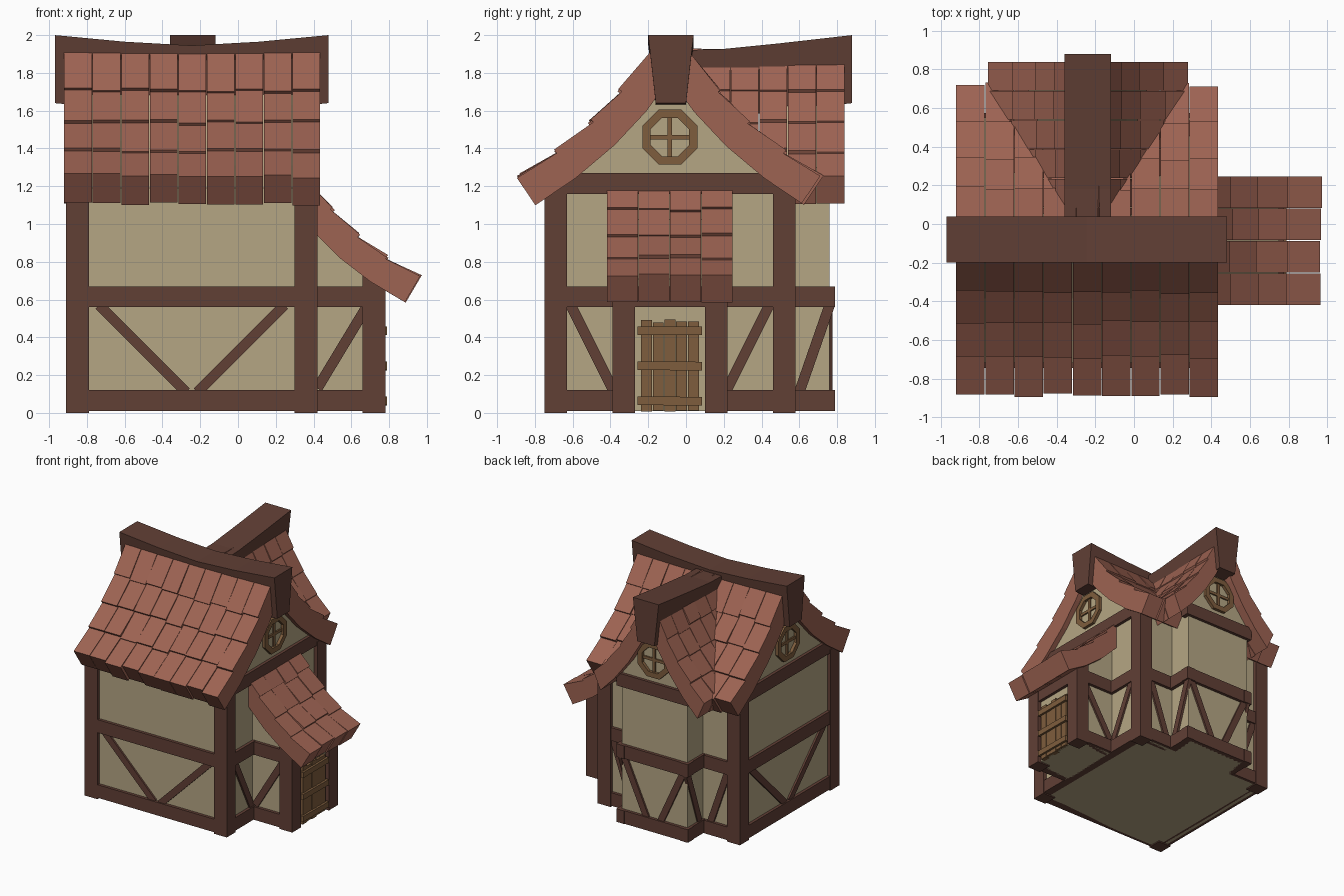
import bpy, bmesh, random
from math import cos, sin, pi
from mathutils import Vector as V

if "Cube" in bpy.data.objects:
    bpy.data.objects.remove(bpy.data.objects["Cube"])

random.seed(4)
parts = {}
COLORS = {"tile": (0.34, 0.125, 0.085, 1), "timber": (0.12, 0.05, 0.036, 1),
          "plaster": (0.46, 0.38, 0.23, 1), "wood": (0.21, 0.11, 0.047, 1)}
Z = V((0, 0, 1))


def loft(name, mat, sections, closed=False):
    """Skin a run of equal cross-sections into the named part."""
    bm = parts.setdefault((name, mat), bmesh.new())
    rings = [[bm.verts.new(p) for p in s] for s in sections]
    n, m = len(rings[0]), len(rings)
    faces = []
    for i in range(m if closed else m - 1):
        a, b = rings[i], rings[(i + 1) % m]
        faces += [bm.faces.new((a[k], a[(k + 1) % n], b[(k + 1) % n], b[k])) for k in range(n)]
    if not closed:
        faces += [bm.faces.new(rings[0][::-1]), bm.faces.new(rings[-1])]
    bmesh.ops.recalc_face_normals(bm, faces=faces)


def bar(name, mat, a, b, width, n, depth):
    """Rectangular bar from a to b; n points outward, depth goes inward."""
    a, b, n = V(a), V(b), V(n)
    s = (b - a).cross(n).normalized() * width / 2
    loft(name, mat, [[p - s, p + s, p + s - n * depth, p - s - n * depth] for p in (a, b)])


def box(name, mat, lo, hi):
    (x0, y0, z0), (x1, y1, z1) = lo, hi
    loft(name, mat, [[(x0, y0, z), (x1, y0, z), (x1, y1, z), (x0, y1, z)] for z in (z0, z1)])


def tiles(name, prof, t, start, cols, width, place):
    """Columns of thick shingles that follow a curved slope profile."""
    pts = [V(p) for p in prof]
    dirs = [(pts[i + 1] - pts[i]).normalized() for i in range(len(pts) - 1)]
    nrm = []
    for i in range(len(pts)):
        d = dirs[max(i - 1, 0)] + dirs[min(i, len(dirs) - 1)]
        nrm.append(V((-d.y, d.x)).normalized())
    for c in range(cols):
        u0, u1 = start + c * width + 0.002, start + (c + 1) * width - 0.002
        q = [p + dirs[max(i - 1, 0)] * random.uniform(-0.018, 0.012) for i, p in enumerate(pts)]
        for i in range(len(q) - 1):
            lift = random.uniform(0.004, 0.02)
            sec = [q[i] - nrm[i] * 0.004, q[i + 1] + nrm[i + 1] * lift,
                   q[i + 1] - nrm[i + 1] * t, q[i] - nrm[i] * t]
            loft(name, "tile", [[place(p.x, u, p.y) for p in sec] for u in (u0, u1)])


def framed_wall(a, b, braces=(), top=False, sill=True):
    """Sill, rail, optional tie beam and braces along one wall line."""
    a, b = V((*a, 0)), V((*b, 0))
    d = (b - a).normalized()
    n = d.cross(Z)
    levels = [(0.615, 0.11)] + [(0.065, 0.11)] * sill + [(1.215, 0.11)] * top
    for z, h in levels:
        off = Z * z - n * 0.005
        bar("wall_beams", "timber", a + off, b + off, h, n, 0.07)
    for s0, z0, s1, z1 in braces:
        off = -n * 0.015
        bar("wall_braces", "timber", a + d * s0 + Z * z0 + off, a + d * s1 + Z * z1 + off, 0.055, n, 0.03)


def vee(length, s0, s1):
    return [(s0, 0.57, s1, 0.11), (length - s0, 0.57, length - s1, 0.11)]


def window(c, n):
    """Octagonal frame with a cross of glazing bars."""
    c, n = V(c), V(n)
    s = n.cross(Z)
    ring = []
    for k in range(8):
        a = (k + 0.5) * pi / 4
        r = s * cos(a) + Z * sin(a)
        ring.append([c + r * 0.157 - n * 0.03, c + r * 0.157 + n * 0.025,
                     c + r * 0.11 + n * 0.025, c + r * 0.11 - n * 0.03])
    loft("round_windows", "wood", ring, True)
    for v in (s, Z):
        bar("round_windows", "wood", c - v * 0.12 + n * 0.012, c + v * 0.12 + n * 0.012, 0.024, n, 0.03)


CY, WX = -0.085, -0.24          # centre lines of main house and back wing
SLOPE = [(0.10, 1.92), (0.26, 1.70), (0.42, 1.53), (0.60, 1.38), (0.80, 1.245)]

# Plaster walls
half = [(0.635, 0.01), (0.635, 1.19), (0.46, 1.31), (0.30, 1.44), (0.12, 1.63), (0.02, 1.78)]
gable = half + [(-d, z) for d, z in reversed(half)]
loft("main_walls", "plaster", [[(x, CY + d, z) for d, z in gable] for x in (-0.88, 0.39)])
whalf = [(0.305, 0.01), (0.305, 1.30), (0.20, 1.44), (0.08, 1.63), (0.02, 1.76)]
wgable = whalf + [(-d, z) for d, z in reversed(whalf)]
loft("wing_walls", "plaster", [[(WX + d, y, z) for d, z in wgable] for y in (0.45, 0.76)])
porch = [(0.36, 0.01), (0.75, 0.01), (0.75, 0.71), (0.57, 0.87), (0.36, 1.05)]
loft("porch_walls", "plaster", [[(x, y, z) for x, z in porch] for y in (-0.36, 0.19)])

# Corner posts
for x in (-0.91, 0.30):
    for y in (-0.75, 0.46):
        box("corner_posts", "timber", (x, y, 0), (x + 0.12, y + 0.12, 1.19))
for y in (-0.39, 0.10):
    box("porch_posts", "timber", (0.66, y, 0), (0.78, y + 0.12, 0.73))

# Timber framing, walked around the plan
big = vee(1.33, 0.175, 0.635)
framed_wall((-0.91, -0.75), (0.42, -0.75), big)
framed_wall((0.42, -0.75), (0.42, 0.58), vee(1.33, 0.14, 0.37), top=True)
framed_wall((0.42, 0.58), (0.10, 0.58), [(0.13, 0.57, 0.29, 0.11)])
framed_wall((0.10, 0.55), (0.10, 0.79), [(0.05, 0.11, 0.21, 0.57)])
framed_wall((0.10, 0.79), (-0.57, 0.79), vee(0.67, 0.06, 0.27), top=True)
framed_wall((-0.57, 0.79), (-0.57, 0.55), [(0.03, 0.57, 0.19, 0.11)])
framed_wall((-0.57, 0.58), (-0.91, 0.58), [(0.05, 0.11, 0.21, 0.57)])
framed_wall((-0.91, 0.58), (-0.91, -0.75), big, top=True)
framed_wall((0.42, -0.39), (0.78, -0.39), [(0.0, 0.13, 0.26, 0.56)])
framed_wall((0.78, -0.39), (0.78, 0.22), sill=False)
framed_wall((0.78, 0.22), (0.42, 0.22), [(0.10, 0.56, 0.36, 0.13)])

# Shingled roofs: main slopes, narrower wing slopes, porch lean-to
for s in (-1, 1):
    tiles("main_roof_tiles", SLOPE, 0.17, -0.922, 9, 0.151, lambda d, u, z: (u, CY + s * d, z))
    tiles("wing_roof_tiles", SLOPE, 0.17, -0.066, 6, 0.151, lambda d, u, z: (WX + s * d * 0.65, u, z))
tiles("porch_roof_tiles", [(0.39, 1.21), (0.50, 1.07), (0.63, 0.94), (0.79, 0.815), (0.96, 0.715)],
      0.15, -0.42, 4, 0.167, lambda d, u, z: (d, u, z))

# Sagging ridge beams with tapered section
sect = [(-0.12, 0), (0.12, 0), (0.08, -0.36), (-0.08, -0.36)]
sag = [(-0.97, 2.0), (-0.6, 1.965), (-0.245, 1.945), (0.11, 1.965), (0.48, 2.0)]
loft("main_ridge", "timber", [[(x, CY + 0.005 + d, z + h) for d, h in sect] for x, z in sag])
rise = [(-0.06, 1.92), (0.18, 1.925), (0.5, 1.957), (0.88, 2.0)]
loft("wing_ridge", "timber", [[(WX + d, y, z + h) for d, h in sect] for y, z in rise])

# Windows in the three gables
window((0.39, CY, 1.46), (1, 0, 0))
window((-0.88, CY, 1.46), (-1, 0, 0))
window((WX, 0.76, 1.46), (0, 1, 0))

# Plank door with three battens
for k in range(5):
    y = -0.24 + k * 0.062
    box("door_planks", "wood", (0.735, y + 0.002, random.uniform(0.003, 0.015)),
        (0.768 + random.uniform(0, 0.008), y + 0.060, random.uniform(0.475, 0.495)))
for z in (0.065, 0.25, 0.435):
    bar("door_battens", "wood", (0.79, -0.256, z), (0.79, 0.085, z + random.uniform(-0.004, 0.004)), 0.046, (1, 0, 0), 0.03)

# Turn the collected parts into objects
mats = {}
for key, col in COLORS.items():
    mats[key] = bpy.data.materials.new(key)
    mats[key].diffuse_color = col
for (name, mat), bm in parts.items():
    me = bpy.data.meshes.new(name)
    bm.to_mesh(me)
    bm.free()
    me.materials.append(mats[mat])
    bpy.context.collection.objects.link(bpy.data.objects.new(name, me))

for m in bpy.data.materials:
    if m.users and not m.is_grease_pencil:
        m.use_nodes = True
        m.node_tree.nodes["Principled BSDF"].inputs["Base Color"].default_value = m.diffuse_color
